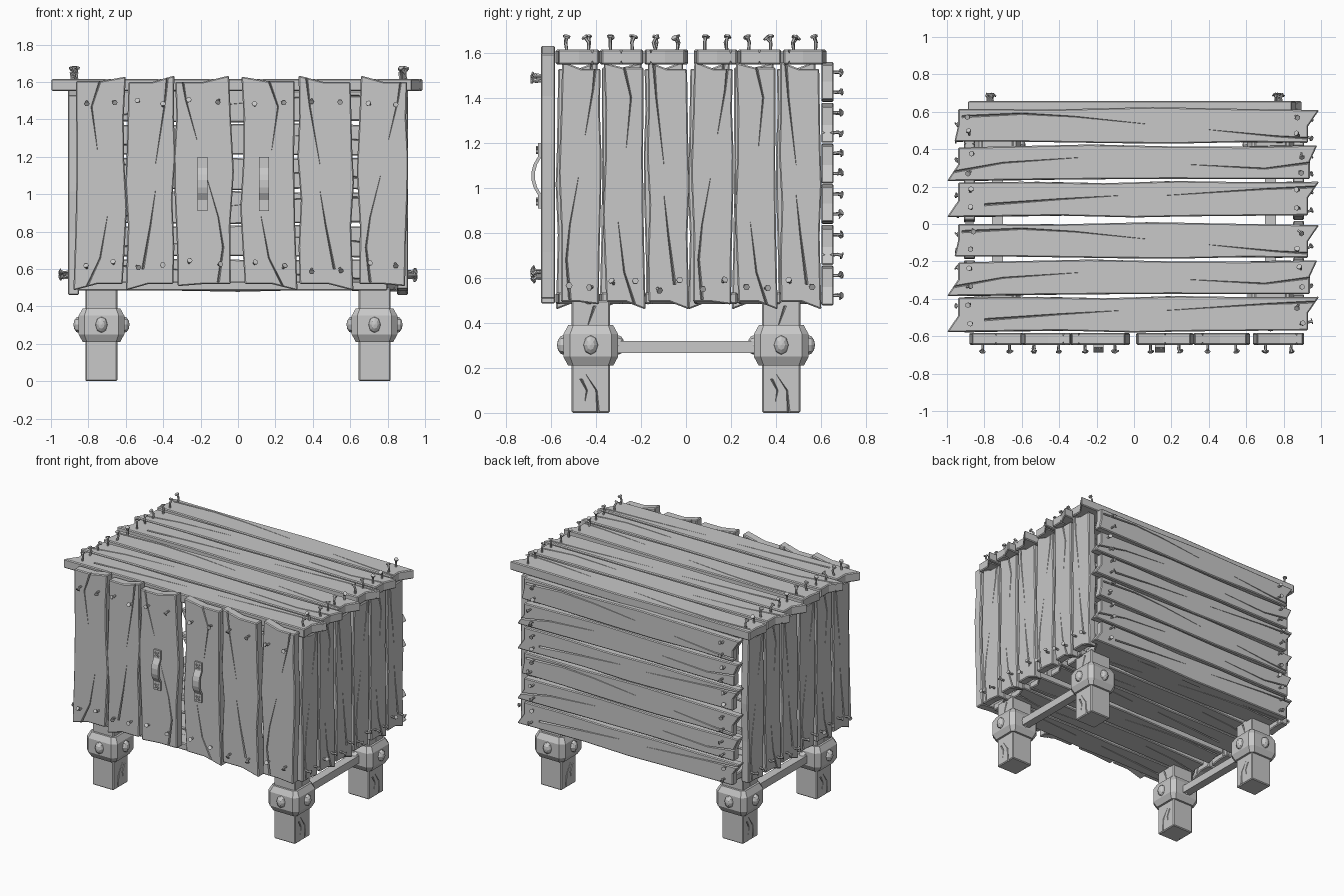
import bpy, bmesh, math, random
from mathutils import Matrix, Vector

random.seed(4)
if "Cube" in bpy.data.objects:
    bpy.data.objects.remove(bpy.data.objects["Cube"])

X, Y, Z = Vector((1, 0, 0)), Vector((0, 1, 0)), Vector((0, 0, 1))
grey = bpy.data.materials.new("weathered grey")
grey.use_nodes = True
grey.diffuse_color = (0.58, 0.58, 0.58, 1)
grey.node_tree.nodes["Principled BSDF"].inputs["Base Color"].default_value = grey.diffuse_color


def make_object(name, bm):
    bmesh.ops.recalc_face_normals(bm, faces=bm.faces)
    mesh = bpy.data.meshes.new(name)
    bm.to_mesh(mesh)
    bm.free()
    mesh.materials.append(grey)
    obj = bpy.data.objects.new(name, mesh)
    bpy.context.collection.objects.link(obj)
    return obj


def frame(u, v, w, origin):
    return Matrix.Translation(origin) @ Matrix((u, v, w)).transposed().to_4x4()


def add_box(bm, size, centre, turn=None):
    m = Matrix.Translation(centre) @ (turn or Matrix()) @ Matrix.Diagonal((*size, 1))
    bmesh.ops.create_cube(bm, size=1, matrix=m)


def add_loft(bm, rings):
    rows = [[bm.verts.new(p) for p in ring] for ring in rings]
    for a, b in zip(rows, rows[1:]):
        for i in range(len(a)):
            j = (i + 1) % len(a)
            bm.faces.new((a[i], a[j], b[j], b[i]))
    bm.faces.new(rows[0])
    bm.faces.new(rows[-1])


# Plank styles: lower edge, upper edge (length, width fractions), cracks
STYLES = [
    dict(lo=[(.02, .06), (.2, .05), (.45, .01), (.62, 0), (.8, .04), (.965, .02)],
         hi=[(.03, .95), (.3, .94), (.55, 1), (.8, .95), (.995, .92)],
         cracks=[[(.04, .74), (.2, .82), (.34, .74), (.53, .54)], [(1.01, .12), (.88, .2), (.7, .38)]]),
    dict(lo=[(.0, 0), (.3, .04), (.6, .06), (.8, .05), (.97, .05)],
         hi=[(.03, .92), (.2, .96), (.38, 1), (.6, .95), (.8, .94), (.99, .98)],
         cracks=[[(-.01, .2), (.15, .5), (.35, .64)], [(1.01, .55), (.85, .34), (.65, .45)]]),
    dict(lo=[(.0, .01), (.3, .05), (.5, 0), (.65, .03), (.965, .06)],
         hi=[(.03, .96), (.2, .98), (.42, .94), (.62, 1), (.8, .97), (.995, .98)],
         cracks=[[(.1, .35), (.3, .5), (.46, .6)], [(1.01, .85), (.85, .78), (.58, .6)]]),
]


def crack_cutter(paths, length, width, thick, reach):
    bm = bmesh.new()
    for path in paths:
        n = len(path)
        for top, sign in ((thick, 1), (0, -1)):
            rings = []
            for k, (u, v) in enumerate(path):
                half = reach * (1 - .85 * k / (n - 1))
                c = Vector((u * length, v * width, top + sign * .004))
                rings.append((c - Y * half, c + Y * half, c - Z * sign * (half * 2 + .006)))
            add_loft(bm, rings)
    return make_object("crack_cutter", bm)


def plank(name, style, length, width, thick, matrix, reach=.008):
    lo = [(u * length, v * width) for u, v in style["lo"]]
    hi = [(u * length, v * width) for u, v in style["hi"]]
    left = [(hi[0][0], lo[0][1] + .45 * width)] if hi[0][0] > lo[0][0] else []
    right = [(lo[-1][0], hi[-1][1] - .45 * width)] if hi[-1][0] > lo[-1][0] else []
    bm = bmesh.new()
    face = bm.faces.new([bm.verts.new((u, v, 0)) for u, v in lo + right + hi[::-1] + left])
    new = bmesh.ops.extrude_face_region(bm, geom=[face])["geom"]
    bmesh.ops.translate(bm, vec=Z * thick, verts=[g for g in new if isinstance(g, bmesh.types.BMVert)])
    obj = make_object(name, bm)
    cutter = crack_cutter(style["cracks"], length, width, thick, reach)
    bevel = obj.modifiers.new("worn edge", 'BEVEL')
    bevel.width, bevel.segments = .006, 1
    bevel.limit_method, bevel.angle_limit = 'ANGLE', math.radians(40)
    cut = obj.modifiers.new("cracks", 'BOOLEAN')
    cut.operation, cut.solver, cut.object = 'DIFFERENCE', 'EXACT', cutter
    # Bake the cuts, then place the plank
    deps = bpy.context.evaluated_depsgraph_get()
    mesh = bpy.data.meshes.new_from_object(obj.evaluated_get(deps))
    obj.modifiers.clear()
    obj.data = mesh
    bpy.data.objects.remove(cutter)
    mesh.transform(matrix)
    if matrix.determinant() < 0:
        mesh.flip_normals()


def nails(name, spots, height, matrix):
    # Bent nails: straight foot, leaning shank, flat head
    bm = bmesh.new()
    for u, v, w in spots:
        axis = Vector((random.uniform(-1, 1), random.uniform(-1, 1), 0)).normalized()
        base = matrix @ Matrix.Translation((u, v, w)) @ Matrix.Rotation(random.uniform(-.3, 0), 4, axis)
        bend = base @ Matrix.Translation(Z * height * .5) @ Matrix.Rotation(random.uniform(.4, .9), 4, axis)
        for m, r, z, h in ((base, .007, .2, .6), (bend, .007, .2, .5), (bend, .015, .45, .14)):
            bmesh.ops.create_cone(bm, cap_ends=True, segments=6, radius1=r, radius2=r, depth=h * height,
                                  matrix=m @ Matrix.Translation(Z * z * height))
    make_object(name, bm)


def nailed_plank(name, i, length, width, thick, matrix, ends=(), height=.045):
    plank(name, STYLES[i % 3], length, width, thick, matrix)
    spots = [(u + random.uniform(-.02, .02), width * v, thick) for u in ends for v in (.25, .75)]
    if spots:
        nails(name + "_nails", spots, height, matrix)


# Lid and floor boards run along x
for i, y in enumerate((.43, .23, .035, -.185, -.385, -.58)):
    nailed_plank(f"lid_plank_{i + 1}", i, 2, .195, .065, frame(X, Y, Z, (-1, y, 1.551)), (.13, 1.88), .065)
    nailed_plank(f"floor_plank_{i + 1}", i, 1.72, .195, .05, frame(X, Y, -Z, (-.86, y, .535)))

# Upright boards on both sides, one side the half-turn of the other
for i in range(6):
    for side, s in (("left", 1), ("right", -1)):
        nailed_plank(f"{side}_side_plank_{i + 1}", i, 1.11, .19, .06,
                     frame(Z, Y * -s, X * s, (.85 * s, s * (i * .196 - .388) + .012, .46)), (.11,))

# Level boards across the back
for i in range(6):
    nailed_plank(f"back_plank_{i + 1}", 5 - i, 1.8, .178, .055,
                 frame(-X, Z, Y, (.9, .602, .478 + i * .181)), (.13, 1.67), .04)

# Two doors of three boards, mirrored about the gap
for i, (a, b) in enumerate(((-.88, -.594), (-.602, -.335), (-.342, -.022), (.012, .318), (.318, .62), (.635, .91))):
    m = frame(Z, X, -Y, (a, -.582, .485)) if a < 0 else frame(Z, -X, -Y, (b, -.582, .485))
    nailed_plank(f"door_plank_{i + 1}", i + 1, 1.155, b - a, .064, m, (.13, 1.0), .042)

# Door handles: raised strap with crossed slots in the end plates
ARCH = [(-.145, .014), (-.085, .014), (-.05, .034), (-.02, .042), (.02, .042), (.05, .034), (.085, .014), (.145, .014)]
for name, x in (("right_door_handle", -.19), ("left_door_handle", .14)):
    bm = bmesh.new()
    add_loft(bm, [[(x + s * .027, -.645 - out - d, 1.055 + z) for s, d in ((-1, 0), (1, 0), (1, -.016), (-1, -.016))]
                  for z, out in ARCH])
    for z in (-.115, .115):
        for turn in (-1, 1):
            add_box(bm, (.042, .014, .008), (x, -.66, 1.055 + z), Matrix.Rotation(turn * .8, 4, 'Y'))
    make_object(name, bm)

# Legs with cracked posts, banded collars and domed bolts
LEG = dict(lo=[(0, 0), (1, 0)], hi=[(0, 1), (1, 1)],
           cracks=[[(-.02, .3), (.2, .35), (.34, .62)], [(.3, .75), (.2, .6), (.1, .65)], [(.95, .4), (.75, .6)]])


def octagon(cx, cy, z, half, cut):
    k = half - cut
    return [(cx + a, cy + b, z) for a, b in ((half, -k), (half, k), (k, half), (-k, half),
                                             (-half, k), (-half, -k), (-k, -half), (k, -half))]


for sx, side in ((1, "left"), (-1, "right")):
    for sy, end in ((-1, "front"), (1, "back")):
        cx, cy = .73 * sx, .424 * sy
        plank(f"{end}_{side}_leg", LEG, .5, .17, .17, frame(Z, Y * -sx, X * sx, (cx - .085 * sx, cy + .085 * sx, 0)))
        bm = bmesh.new()
        add_loft(bm, [octagon(cx, cy, z, h, c) for z, h, c in
                      ((.21, .1, .022), (.25, .122, .03), (.35, .122, .03), (.39, .1, .022))])
        make_object(f"{end}_{side}_collar", bm)
        bm = bmesh.new()
        for k in range(4):
            m = Matrix.Translation((cx, cy, .302)) @ Matrix.Rotation(k * math.pi / 2, 4, 'Z') \
                @ Matrix.Translation(X * .12) @ Matrix.Diagonal((.03, .033, .044, 1)) @ Matrix.Rotation(math.pi / 2, 4, 'Y')
            bmesh.ops.create_uvsphere(bm, u_segments=8, v_segments=6, radius=1, matrix=m)
        make_object(f"{end}_{side}_bolts", bm)
    # Stretcher joining front and back legs
    bm = bmesh.new()
    add_box(bm, (.06, .7, .055), (.73 * sx, 0, .293))
    make_object(f"{side}_stretcher", bm)
